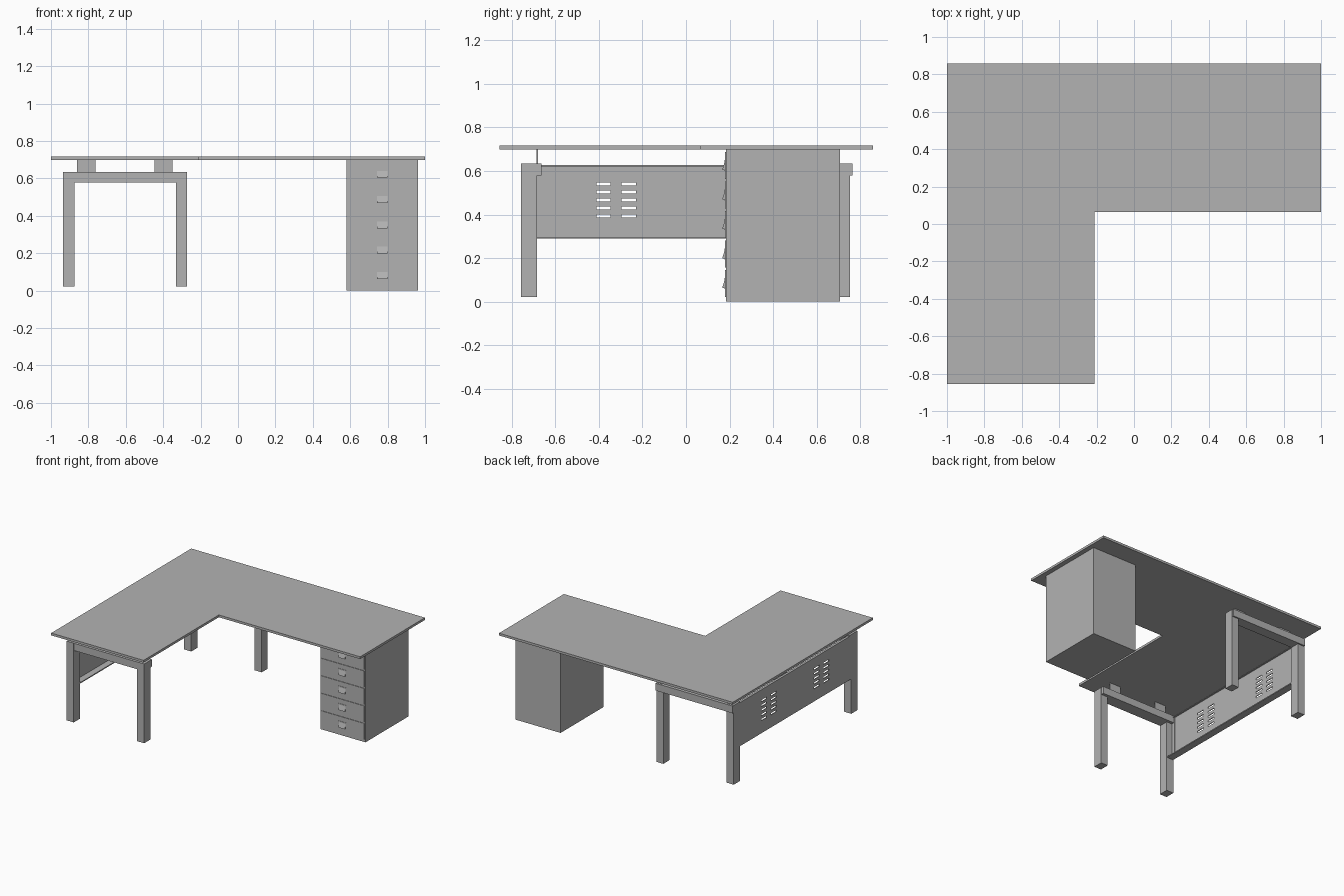
import bpy, bmesh

if "Cube" in bpy.data.objects:
    bpy.data.objects.remove(bpy.data.objects["Cube"])

grey = bpy.data.materials.new("plain_grey")
grey.diffuse_color = (0.45, 0.45, 0.45, 1)
grey.use_nodes = True
grey.node_tree.nodes["Principled BSDF"].inputs["Base Color"].default_value = grey.diffuse_color


def finish(name, bm):
    bmesh.ops.recalc_face_normals(bm, faces=bm.faces)
    me = bpy.data.meshes.new(name)
    bm.to_mesh(me)
    bm.free()
    me.materials.append(grey)
    ob = bpy.data.objects.new(name, me)
    bpy.context.collection.objects.link(ob)
    return ob


def prism(name, points, offset):
    """Extrude a closed polygon of 3D points along an offset vector."""
    bm = bmesh.new()
    face = bm.faces.new([bm.verts.new(p) for p in points])
    ext = bmesh.ops.extrude_face_region(bm, geom=[face])["geom"]
    verts = [g for g in ext if isinstance(g, bmesh.types.BMVert)]
    bmesh.ops.translate(bm, verts=verts, vec=offset)
    return finish(name, bm)


def box(name, x0, x1, y0, y1, z0, z1):
    return prism(name, [(x0, y0, z0), (x1, y0, z0), (x1, y1, z0), (x0, y1, z0)],
                 (0, 0, z1 - z0))


# L-shaped desktop
outline = [(-1, -0.855), (-0.21, -0.855), (-0.21, 0.065), (1, 0.065), (1, 0.857), (-1, 0.857)]
prism("desktop", [(x, y, 0.699) for x, y in outline], (0, 0, 0.018))

# Two leg frames: two legs, a cross beam and two thin brackets up to the top
LEFT, RIGHT, LEG = -0.935, -0.272, 0.06
for end, y0, y1, b0, b1, s in (("front", -0.758, -0.684, -0.757, -0.662, -0.682),
                               ("back", 0.678, 0.752, 0.682, 0.763, 0.684)):
    box(end + "_left_leg", LEFT, LEFT + LEG, y0, y1, 0.022, 0.635)
    box(end + "_right_leg", RIGHT - LEG, RIGHT, y0, y1, 0.022, 0.635)
    box(end + "_beam", LEFT + 0.001, RIGHT - 0.001, b0, b1, 0.578, 0.634)
    for i, x in enumerate((-0.86, -0.446)):
        box(f"{end}_bracket_{i + 1}", x, x + 0.097, s - 0.003, s + 0.003, 0.63, 0.7)

# Side panel with vent slots: grid of cells, the slot cells left open
half = [0.23, 0.297, 0.347, 0.411]
ys = [-0.684] + [-v for v in reversed(half)] + half + [0.68]
zs = [0.29]
for i in range(5):
    zs += [0.387 + i * 0.0363, 0.401 + i * 0.0363]
zs.append(0.627)
bm = bmesh.new()
grid = [[bm.verts.new((-0.934, y, z)) for z in zs] for y in ys]
for i in range(len(ys) - 1):
    for j in range(len(zs) - 1):
        if i in (1, 3, 5, 7) and j % 2 == 1:
            continue
        bm.faces.new((grid[i][j], grid[i + 1][j], grid[i + 1][j + 1], grid[i][j + 1]))
region = bmesh.ops.extrude_face_region(bm, geom=bm.faces[:], use_keep_orig=True)["geom"]
bmesh.ops.translate(bm, verts=[g for g in region if isinstance(g, bmesh.types.BMVert)],
                    vec=(0.006, 0, 0))
finish("vented_panel", bm)

# Folded lips of the panel
box("panel_bottom_lip", -0.93, -0.878, -0.684, 0.68, 0.29, 0.298)
box("panel_top_lip", -0.93, -0.915, -0.684, 0.68, 0.621, 0.627)
box("panel_front_tab", -0.93, -0.922, -0.684, -0.657, 0.298, 0.621)
box("panel_back_tab", -0.93, -0.922, 0.653, 0.68, 0.298, 0.621)

# Drawer cabinet
box("cabinet_body", 0.579, 0.963, 0.183, 0.706, 0, 0.7)
for i in range(5):
    z = 0.083 + i * 0.1353
    box(f"drawer_front_{i + 1}", 0.588, 0.954, 0.179, 0.184, z - 0.062, z + 0.062)
    box(f"handle_plate_{i + 1}", 0.737, 0.803, 0.177, 0.18, z - 0.024, z + 0.026)
    # wedge pull, proud at its lower edge
    prism(f"handle_pull_{i + 1}", [(0.742, 0.178, z + 0.02), (0.742, 0.166, z - 0.02),
                                   (0.742, 0.178, z - 0.02)], (0.056, 0, 0))
